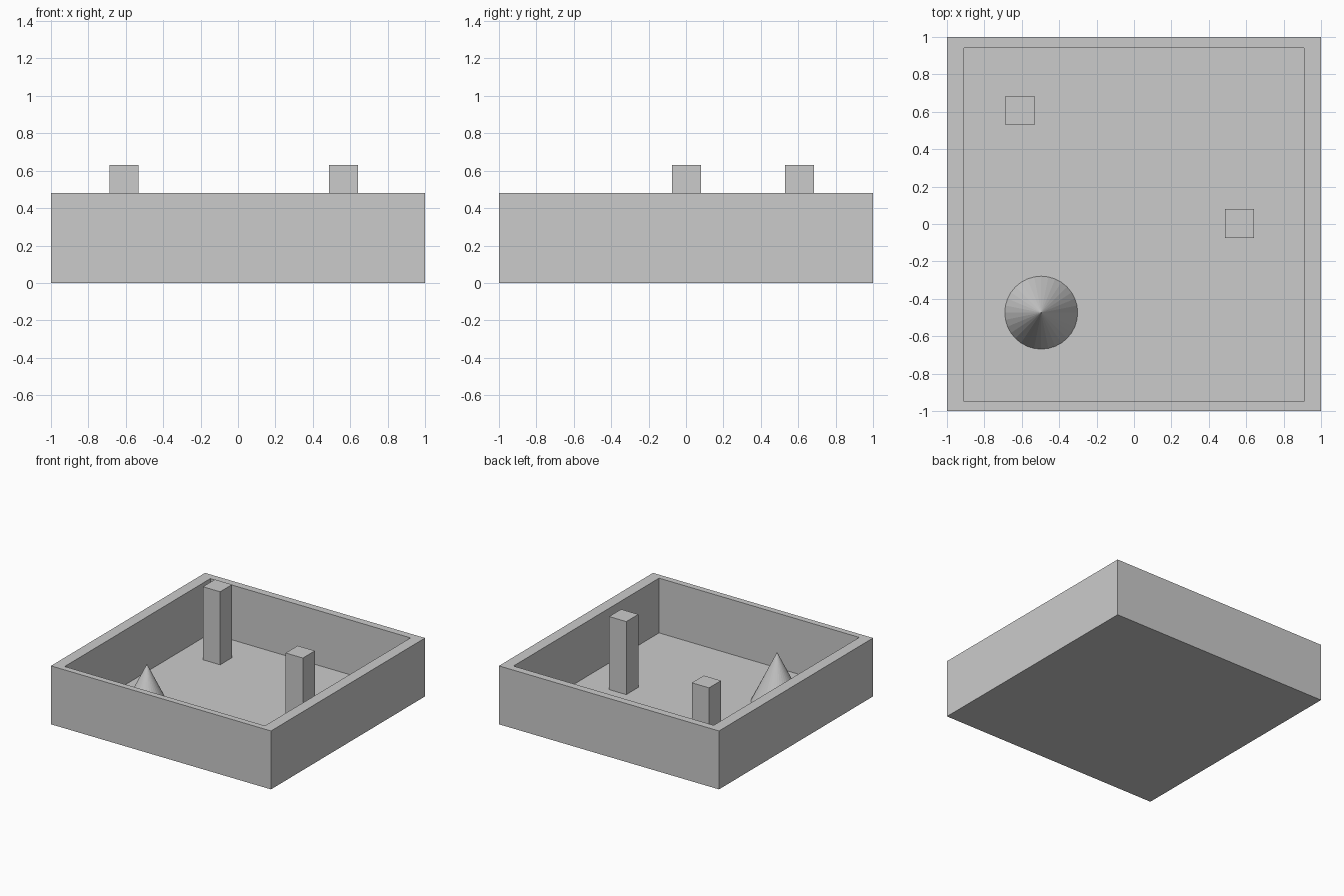
import bpy, bmesh

if "Cube" in bpy.data.objects:
    bpy.data.objects.remove(bpy.data.objects["Cube"])

WALL_TOP, FLOOR, POST_TOP = 0.48, 0.03, 0.63


def finish(bm, name):
    bmesh.ops.recalc_face_normals(bm, faces=bm.faces)
    mesh = bpy.data.meshes.new(name)
    bm.to_mesh(mesh)
    bm.free()
    obj = bpy.data.objects.new(name, mesh)
    bpy.context.collection.objects.link(obj)
    return obj


def box(lo, hi):
    bm = bmesh.new()
    bmesh.ops.create_cube(bm, size=1)
    for v in bm.verts:
        v.co = [(a + b) / 2 + c * (b - a) for a, b, c in zip(lo, hi, v.co)]
    return bm


# Open tray: inset the top face to the rim, then sink it to the floor
bm = box((-1, -1, 0), (1, 1, WALL_TOP))
top = max(bm.faces, key=lambda f: f.calc_center_median().z)
bmesh.ops.inset_individual(bm, faces=[top], thickness=0.05)
for v in top.verts:
    v.co.x = 0.91 if v.co.x > 0 else -0.91
    v.co.y = 0.94 if v.co.y > 0 else -0.95
sunk = bmesh.ops.extrude_discrete_faces(bm, faces=[top])["faces"][0]
for v in sunk.verts:
    v.co.z = FLOOR
finish(bm, "tray")

# Square posts standing on the floor
for name, x, y in (("back_left_post", -0.61, 0.606), ("right_post", 0.564, 0.003)):
    h = 0.078
    finish(box((x - h, y - h, FLOOR), (x + h, y + h, POST_TOP)), name)

# Cone standing on the floor
bpy.ops.mesh.primitive_cone_add(vertices=32, radius1=0.195, radius2=0, depth=0.4,
                                location=(-0.496, -0.474, FLOOR + 0.2))
bpy.context.object.name = "cone"
